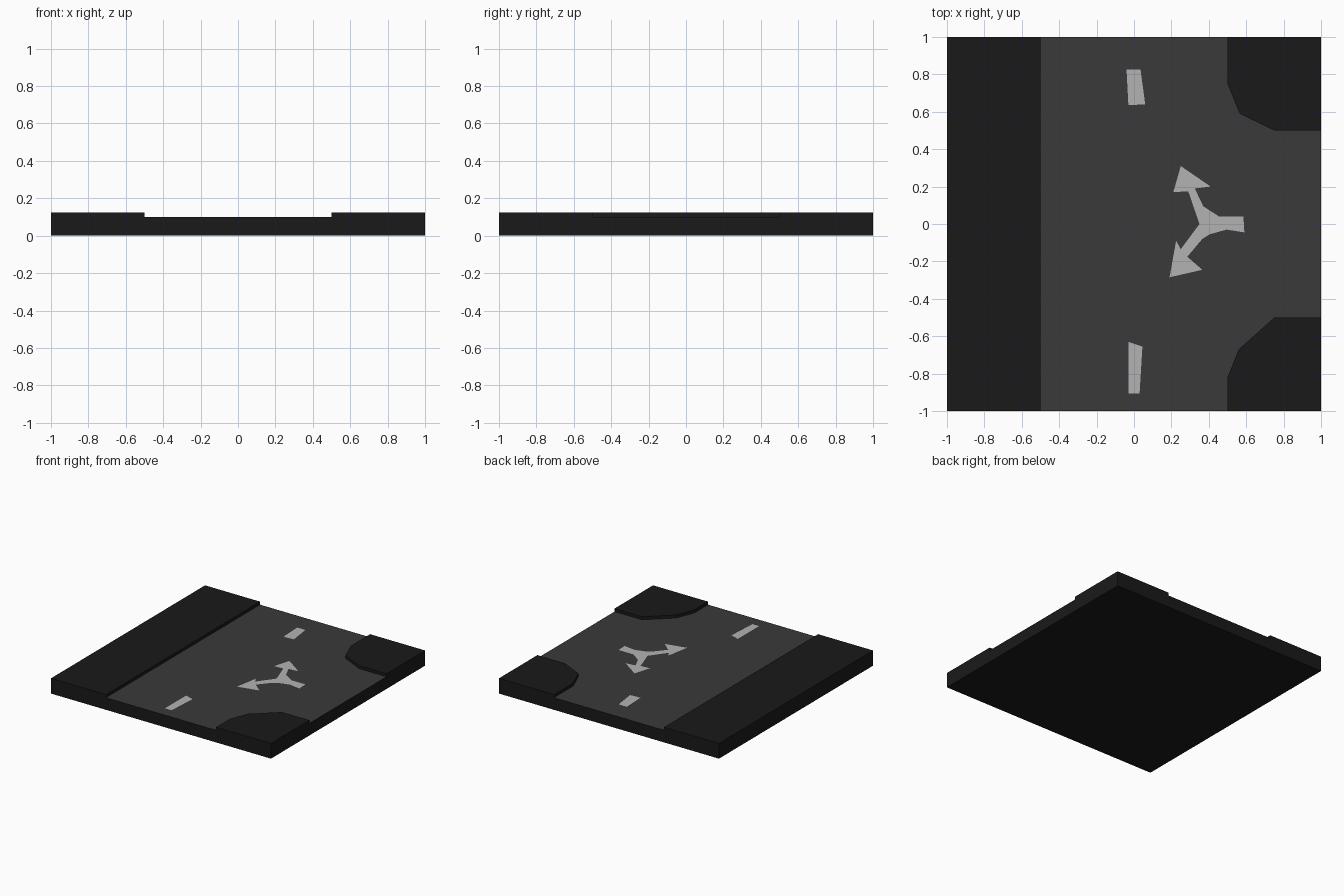
import bpy, bmesh

if "Cube" in bpy.data.objects:
    bpy.data.objects.remove(bpy.data.objects["Cube"])

ROAD_Z, CURB_Z, PAINT_Z = 0.10, 0.125, 0.102


def material(name, value):
    m = bpy.data.materials.new(name)
    m.diffuse_color = (value, value, value, 1)
    m.use_nodes = True
    m.node_tree.nodes["Principled BSDF"].inputs["Base Color"].default_value = m.diffuse_color
    return m


dark = material("dark_stone", 0.01)
asphalt = material("asphalt", 0.042)
paint = material("road_paint", 0.45)


def shape(name, outline, mat, z0, z1=None, keep_bottom=False, keep_top=True):
    """Flat polygon at z0, or a prism from z0 to z1 with optional caps."""
    bm = bmesh.new()
    low = bm.faces.new([bm.verts.new((x, y, z0)) for x, y in outline])
    low.normal_update()
    if low.normal.z < 0:
        low.normal_flip()
    if z1 is not None:
        verts = list(low.verts)
        high = [bm.verts.new((v.co.x, v.co.y, z1)) for v in verts]
        for i in range(len(verts)):
            j = (i + 1) % len(verts)
            bm.faces.new((verts[i], verts[j], high[j], high[i]))
        if keep_top:
            bm.faces.new(high)
        if keep_bottom:
            low.normal_flip()
        else:
            bmesh.ops.delete(bm, geom=[low], context='FACES_ONLY')
    mesh = bpy.data.meshes.new(name)
    bm.to_mesh(mesh)
    bm.free()
    mesh.materials.append(mat)
    obj = bpy.data.objects.new(name, mesh)
    bpy.context.collection.objects.link(obj)
    return obj


# Curved inner edges of the two corner pavements
back_edge = [(0.5, 1), (0.5, 0.75), (0.565, 0.59), (0.75, 0.5), (1, 0.5)]
front_edge = [(1, -0.5), (0.75, -0.5), (0.56, -0.67), (0.5, -0.82), (0.5, -1)]

# Open-topped slab, road surface and raised pavements
shape("base_slab", [(-1, -1), (1, -1), (1, 1), (-1, 1)], dark, 0, ROAD_Z,
      keep_bottom=True, keep_top=False)
shape("road_surface", [(-0.5, -1), (-0.5, 1)] + back_edge + front_edge, asphalt, ROAD_Z)
shape("side_pavement", [(-1, -1), (-0.5, -1), (-0.5, 1), (-1, 1)], dark, ROAD_Z, CURB_Z)
shape("back_corner_pavement", back_edge + [(1, 1)], dark, ROAD_Z, CURB_Z)
shape("front_corner_pavement", front_edge + [(1, -1)], dark, ROAD_Z, CURB_Z)

# Painted lane dashes
shape("back_lane_dash", [(-0.04, 0.825), (0.035, 0.825), (0.06, 0.64), (-0.03, 0.635)],
      paint, PAINT_Z)
shape("front_lane_dash", [(-0.03, -0.63), (0.045, -0.655), (0.03, -0.905), (-0.03, -0.905)],
      paint, PAINT_Z)

# Two-way turn arrow
shape("turn_arrow", [
    (0.25, 0.31), (0.41, 0.20), (0.325, 0.19), (0.37, 0.095), (0.455, 0.04),
    (0.585, 0.04), (0.59, -0.045), (0.495, -0.03), (0.405, -0.055), (0.365, -0.08),
    (0.285, -0.175), (0.365, -0.245), (0.19, -0.285), (0.225, -0.09),
    (0.25, -0.135), (0.35, 0.0), (0.29, 0.175), (0.21, 0.17)], paint, PAINT_Z)
